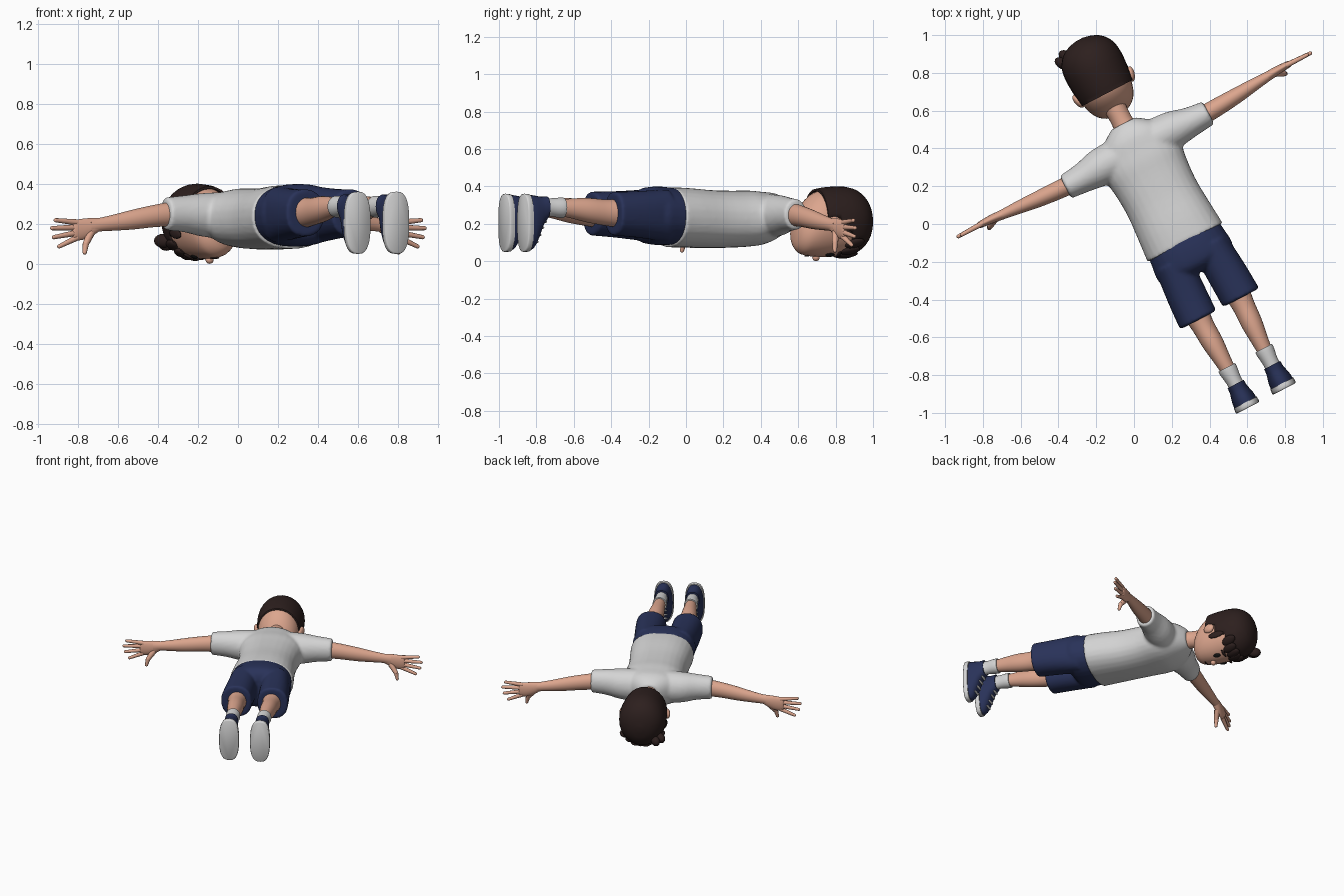
import bpy, bmesh, math
from mathutils import Matrix, Vector

if "Cube" in bpy.data.objects:
    bpy.data.objects.remove(bpy.data.objects["Cube"])

# Built lying face down with the head toward +y, then turned about z
PLACE = Matrix.Rotation(math.radians(27.5), 4, 'Z') @ Matrix.Translation((0.195, 0, 0))


def colour(name, r, g, b):
    m = bpy.data.materials.new(name)
    m.diffuse_color = (r, g, b, 1)
    m.use_nodes = True
    m.node_tree.nodes["Principled BSDF"].inputs["Base Color"].default_value = m.diffuse_color
    return m


SKIN = colour("skin", 0.72, 0.38, 0.27)
HAIR = colour("dark_brown", 0.026, 0.014, 0.013)
NAVY = colour("navy", 0.022, 0.032, 0.10)
WHITE = colour("white", 0.66, 0.66, 0.66)
BLACK = colour("black", 0.01, 0.01, 0.01)


def finish(name, bm, mat, voxel=0):
    bmesh.ops.recalc_face_normals(bm, faces=bm.faces[:])
    me = bpy.data.meshes.new(name)
    bm.to_mesh(me)
    bm.free()
    me.shade_smooth()
    me.set_sharp_from_angle(angle=math.radians(45))
    me.materials.append(mat)
    ob = bpy.data.objects.new(name, me)
    bpy.context.collection.objects.link(ob)
    ob.matrix_world = PLACE
    if voxel:
        r = ob.modifiers.new("merge", 'REMESH')
        r.mode, r.voxel_size, r.use_smooth_shade = 'VOXEL', voxel, True
        s = ob.modifiers.new("relax", 'SMOOTH')
        s.factor, s.iterations = 0.5, 4
    return ob


def spline(rings, steps):
    """Smoothly interpolate between ring descriptions."""
    out = []
    for i in range(len(rings) - 1):
        p = [rings[max(0, min(len(rings) - 1, i + k))] for k in (-1, 0, 1, 2)]
        for j in range(steps):
            t = j / steps
            out.append([0.5 * (2*b + (c-a)*t + (2*a-5*b+4*c-d)*t*t + (3*b-a-3*c+d)*t**3)
                        for a, b, c, d in zip(*p)])
    return out + [list(rings[-1])]


def loft(bm, rings, axis='y', side=1, power=2.0, seg=28, steps=3):
    """Rings: position, centre 1, centre 2, radius 1, radius 2."""
    loops = []
    for p, c1, c2, r1, r2 in spline(rings, steps):
        loop = []
        for k in range(seg):
            a = 2 * math.pi * k / seg
            ca, sa = math.cos(a), math.sin(a)
            u = c1 + r1 * math.copysign(abs(ca) ** (2 / power), ca)
            v = c2 + r2 * math.copysign(abs(sa) ** (2 / power), sa)
            co = (u * side, p, v) if axis == 'y' else (p * side, u, v)
            loop.append(bm.verts.new(co))
        loops.append(loop)
    for a, b in zip(loops, loops[1:]):
        for k in range(seg):
            n = (k + 1) % seg
            bm.faces.new((a[k], a[n], b[n], b[k]))
    bm.faces.new(loops[0])
    bm.faces.new(loops[-1])
    return bm


def ball(bm, loc, size, rot=(0, 0, 0)):
    m = Matrix.Translation(loc)
    for ang, ax in zip(rot, 'XYZ'):
        m = m @ Matrix.Rotation(math.radians(ang), 4, ax)
    bmesh.ops.create_uvsphere(bm, u_segments=16, v_segments=10, radius=1,
                              matrix=m @ Matrix.Diagonal((*size, 1)))
    return bm


def tube(bm, a, b, r0, r1, seg=10):
    """Rounded tapering finger between two points."""
    a, b = Vector(a), Vector(b)
    d = b - a
    m = Matrix.Translation((a + b) / 2) @ d.to_track_quat('Z', 'Y').to_matrix().to_4x4()
    bmesh.ops.create_cone(bm, cap_ends=True, segments=seg, radius1=r0, radius2=r1,
                          depth=d.length, matrix=m)
    bmesh.ops.create_uvsphere(bm, u_segments=seg, v_segments=6, radius=r1,
                              matrix=Matrix.Translation(b))


# Shirt: torso and two sleeves merged into one skin
bm = loft(bmesh.new(), [(-.212, 0, .235, .224, .16), (-.1, 0, .232, .215, .16), (.05, 0, .225, .205, .155),
                        (.18, 0, .225, .212, .152), (.27, 0, .228, .225, .15), (.34, 0, .23, .215, .142),
                        (.41, 0, .24, .18, .125), (.46, 0, .245, .125, .1), (.498, 0, .245, .07, .07)], power=2.3)
for s in (-1, 1):
    loft(bm, [(.08, .345, .24, .11, .12), (.22, .348, .245, .1, .108),
              (.32, .342, .25, .08, .092), (.427, .34, .25, .067, .082)], 'x', s)
finish("shirt", bm, WHITE, 0.011)

# Shorts: hips and two trouser legs merged
bm = loft(bmesh.new(), [(-.18, 0, .24, .207, .15), (-.25, 0, .242, .215, .157), (-.33, 0, .245, .22, .15),
                        (-.37, 0, .245, .17, .12), (-.385, 0, .245, .11, .08)], power=2.3)
for s in (-1, 1):
    loft(bm, [(-.28, .11, .245, .1, .14), (-.45, .121, .25, .106, .125), (-.608, .128, .255, .108, .117)],
         side=s, power=2.3)
finish("shorts", bm, NAVY, 0.01)

for s, tag in ((-1, "left"), (1, "right")):
    # Arm
    bm = loft(bmesh.new(), [(.38, .34, .25, .05, .062), (.48, .345, .24, .048, .056), (.6, .352, .222, .042, .05),
                            (.7, .36, .207, .034, .041), (.79, .366, .195, .026, .034),
                            (.84, .37, .185, .024, .04)], 'x', s)
    finish(tag + "_arm", bm, SKIN)
    # Hand with palm toward the feet, fingers fanned out
    bm = loft(bmesh.new(), [(.79, .366, .195, .024, .034), (.83, .37, .183, .024, .046),
                            (.88, .372, .172, .021, .053), (.925, .373, .168, .017, .05),
                            (.935, .373, .168, .01, .044)], 'x', s)
    for z0, x1, z1 in ((.207, 1.03, .218), (.182, 1.05, .178), (.155, 1.04, .133), (.13, 1.01, .087)):
        tube(bm, (s * .91, .373, z0), (s * x1, .371, z1), .0155, .0105)
    tube(bm, (s * .835, .365, .155), (s * .875, .342, .1), .021, .016)
    tube(bm, (s * .875, .342, .1), (s * .885, .335, .057), .016, .011)
    finish(tag + "_hand", bm, SKIN)
    # Leg
    finish(tag + "_leg", loft(bmesh.new(), [
        (-.56, .122, .255, .072, .078), (-.65, .12, .26, .06, .07), (-.75, .116, .272, .057, .066),
        (-.85, .112, .282, .046, .053), (-.93, .109, .287, .038, .042)], side=s), SKIN)
    # Sock
    finish(tag + "_sock", loft(bmesh.new(), [
        (-.9, .11, .286, .049, .054), (-.92, .11, .286, .05, .054),
        (-.98, .109, .288, .042, .048), (-1.03, .109, .285, .043, .05)], side=s), WHITE)
    # Shoe upper
    finish(tag + "_shoe", loft(bmesh.new(), [
        (-1.115, .109, .205, .065, .15), (-1.085, .109, .21, .063, .143), (-1.055, .109, .235, .056, .113),
        (-1.03, .109, .265, .05, .08), (-1.0, .109, .287, .048, .06)], side=s, power=2.3), NAVY)
    # Shoe sole
    finish(tag + "_sole", loft(bmesh.new(), [
        (-1.142, .109, .205, .066, .15), (-1.135, .109, .205, .07, .156),
        (-1.11, .109, .205, .068, .154)], side=s, power=2.7, steps=2), WHITE)
    # Laces across the instep
    bm = bmesh.new()
    for y, z in ((-1.066, .103), (-1.049, .14), (-1.032, .18), (-1.014, .212)):
        ball(bm, (s * .109, y, z), (.034, .009, .008), (30, 0, 0))
    finish(tag + "_laces", bm, WHITE)
    # Ear
    finish(tag + "_ear", ball(bmesh.new(), (s * .157, .712, .205), (.02, .042, .034), (0, 0, -s * 15)), SKIN)
    # Eye and eyebrow
    finish(tag + "_eye", ball(bmesh.new(), (s * .06, .735, .034), (.018, .026, .007), (0, -s * 22, 0)), BLACK)
    finish(tag + "_eyebrow", ball(bmesh.new(), (s * .064, .787, .037), (.034, .009, .009),
                                  (0, -s * 22, -s * 8)), HAIR)

# Neck and head
finish("neck", loft(bmesh.new(), [(.45, 0, .245, .068, .07), (.52, 0, .24, .056, .06),
                                  (.63, 0, .225, .062, .07)]), SKIN)
finish("head", loft(bmesh.new(), [
    (.552, 0, .14, .03, .035), (.562, 0, .145, .068, .075), (.59, 0, .16, .105, .12), (.63, 0, .18, .129, .151),
    (.68, 0, .196, .143, .173), (.74, 0, .203, .15, .18), (.82, 0, .207, .154, .178),
    (.9, 0, .21, .14, .158), (.95, 0, .21, .1, .115), (.975, 0, .21, .04, .05)]), SKIN)
finish("nose", ball(bmesh.new(), (0, .682, .021), (.021, .02, .021)), SKIN)
finish("mouth", ball(bmesh.new(), (0, .626, .029), (.026, .005, .005)), HAIR)

# Hair cap, trimmed straight at the nape and high over the face
bm = loft(bmesh.new(), [
    (.62, 0, .21, .135, .158), (.68, 0, .215, .151, .172), (.75, 0, .216, .16, .181), (.84, 0, .215, .165, .185),
    (.91, 0, .213, .153, .17), (.96, 0, .212, .118, .132), (.988, 0, .21, .07, .08), (1.0, 0, .21, .02, .02)])
for co, no in (((0, .68, 0), (0, 1, 0)), ((0, .755, 0), (0, 1, 0)), ((0, .83, 0), (0, 1, 0)),
               ((0, 0, .14), (0, 0, 1)), ((0, 0, .23), (0, 0, 1))):
    bmesh.ops.bisect_plane(bm, geom=bm.verts[:] + bm.edges[:] + bm.faces[:], plane_co=co, plane_no=no)
bare = []
for f in bm.faces:
    c = f.calc_center_median()
    line = .68 if c.z > .23 else .755 if c.z > .14 else .83
    if c.y < line:
        bare.append(f)
bmesh.ops.delete(bm, geom=bare, context='FACES')
cap = finish("hair", bm, HAIR)
m = cap.modifiers.new("thickness", 'SOLIDIFY')
m.thickness, m.offset = 0.012, -1

# Fringe locks swept to one side, and sideburns
bm = bmesh.new()
for i in range(7):
    x = -.125 + .042 * i
    z = .208 - .176 * math.sqrt(1 - (x / .165) ** 2)
    ball(bm, (x, .85 - .008 * (i % 2), z), (.033, .055, .018), (0, math.degrees(math.asin(-x / .2)), -24))
for s in (-1, 1):
    ball(bm, (s * .15, .765, .15), (.012, .06, .024), (8, 0, 0))
ball(bm, (-.135, .925, .115), (.03, .05, .035), (0, 0, 35))
ball(bm, (-.105, .95, .1), (.03, .045, .035), (0, 0, 25))
finish("fringe", bm, HAIR)
